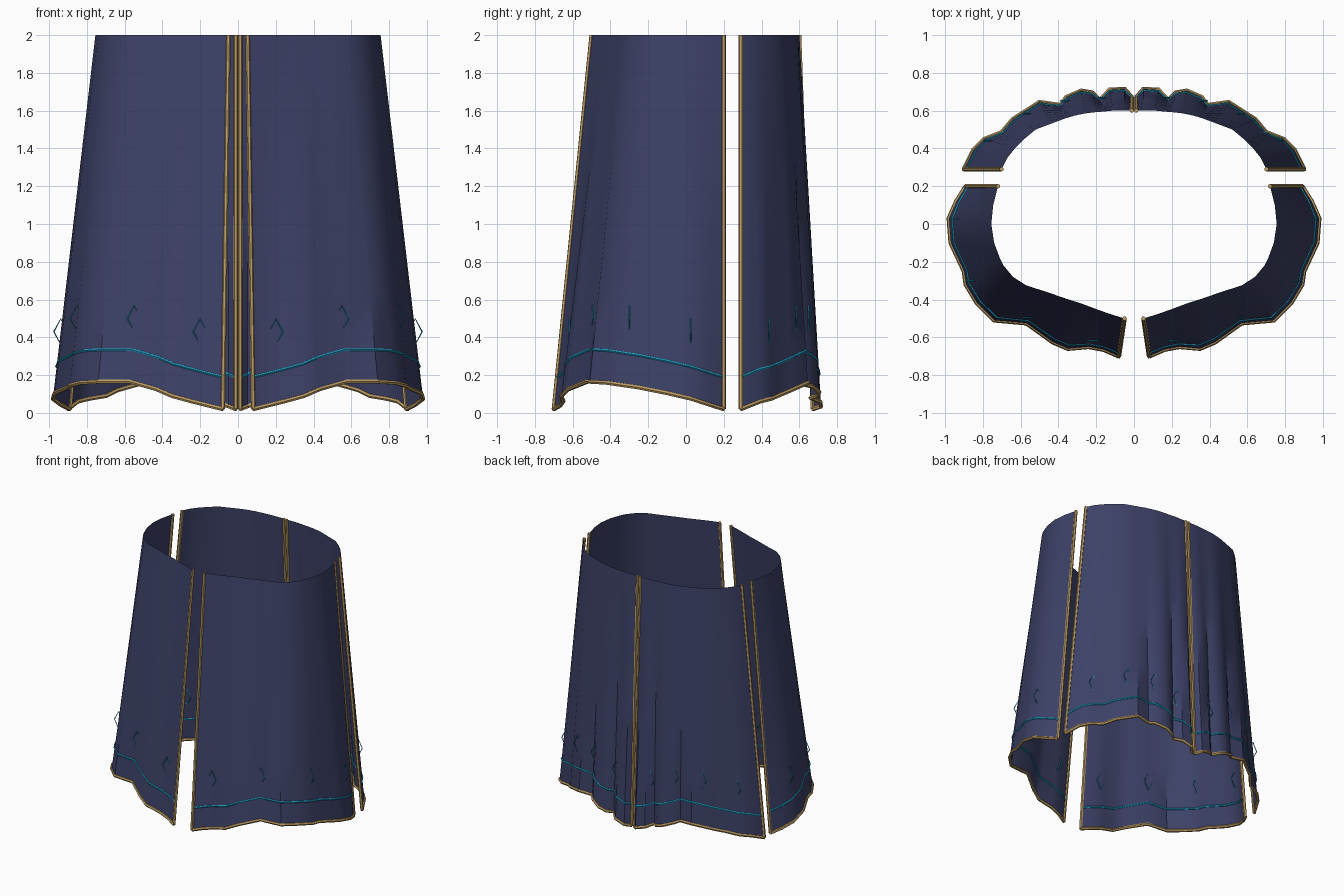
import bpy, bmesh, math
from mathutils import Vector

if "Cube" in bpy.data.objects:
    bpy.data.objects.remove(bpy.data.objects["Cube"])


def material(name, rgb):
    m = bpy.data.materials.new(name)
    m.diffuse_color = (*rgb, 1)
    m.use_nodes = True
    m.node_tree.nodes["Principled BSDF"].inputs["Base Color"].default_value = m.diffuse_color
    return m


NAVY = material("navy cloth", (0.046, 0.053, 0.135))
GOLD = material("gold trim", (0.50, 0.33, 0.125))
TEAL = material("teal thread", (0.015, 0.36, 0.58))
TOP = 2.0

# Pleat columns: hem x, y, z, then waist x, y (right half of the skirt)
FRONT = [
    (.08, -.70, .02, .05, -.50), (.16, -.665, .04, .13, -.475),
    (.24, -.65, .06, .20, -.45), (.35, -.66, .09, .28, -.42),
    (.43, -.625, .125, .36, -.395), (.57, -.525, .165, .46, -.36),
    (.74, -.51, .165, .57, -.325), (.83, -.42, .16, .64, -.28),
    (.89, -.32, .145, .69, -.22), (.90, -.25, .135, .71, -.18),
    (.97, -.10, .105, .74, -.10), (.98, .03, .075, .755, 0),
    (.94, .12, .045, .745, .10), (.89, .20, .02, .72, .20)]
BACK = [
    (.90, .29, .02, .70, .29), (.85, .39, .06, .67, .35),
    (.79, .45, .075, .63, .40), (.70, .485, .09, .58, .45),
    (.64, .555, .12, .52, .50), (.50, .645, .16, .44, .53),
    (.39, .63, .15, .36, .56), (.36, .67, .14, .32, .572),
    (.28, .705, .11, .26, .585), (.22, .695, .09, .20, .592),
    (.18, .66, .08, .16, .595), (.13, .71, .06, .11, .60),
    (.05, .715, .035, .05, .60), (.012, .67, .02, .012, .60)]


def on_cloth(cols, u, z, side):
    """Point on the cloth at column u (may be fractional) and height z."""
    i = min(int(u), len(cols) - 2)
    a, b = cols[i], cols[i + 1]
    c = [p + (q - p) * (u - i) for p, q in zip(a, b)]
    t = (z - c[2]) / (TOP - c[2])
    return Vector((side * (c[0] + (c[3] - c[0]) * t), c[1] + (c[4] - c[1]) * t, z))


def smooth(ob, angle):
    bpy.ops.object.select_all(action='DESELECT')
    ob.select_set(True)
    bpy.context.view_layer.objects.active = ob
    bpy.ops.object.shade_smooth_by_angle(angle=math.radians(angle))


def cloth(name, cols, side, rows=8):
    bm = bmesh.new()
    grid = []
    for i, c in enumerate(cols):
        grid.append([bm.verts.new(on_cloth(cols, i, c[2] + (TOP - c[2]) * r / rows, side))
                     for r in range(rows + 1)])
    for a, b in zip(grid, grid[1:]):
        for r in range(rows):
            f = [a[r], b[r], b[r + 1], a[r + 1]]
            bm.faces.new(f if side > 0 else f[::-1])
    me = bpy.data.meshes.new(name)
    bm.to_mesh(me)
    bm.free()
    me.materials.append(NAVY)
    ob = bpy.data.objects.new(name, me)
    bpy.context.collection.objects.link(ob)
    smooth(ob, 35)


def cord(name, lines, radius, mat, res=1, closed=False):
    """Tubes along polylines, turned into one mesh."""
    cu = bpy.data.curves.new(name, 'CURVE')
    cu.dimensions = '3D'
    cu.bevel_depth = radius
    cu.bevel_resolution = res
    cu.use_fill_caps = True
    for pts in lines:
        sp = cu.splines.new('POLY')
        sp.points.add(len(pts) - 1)
        sp.use_cyclic_u = closed
        for p, co in zip(sp.points, pts):
            p.co = (*co, 1)
    cu.materials.append(mat)
    ob = bpy.data.objects.new(name, cu)
    bpy.context.collection.objects.link(ob)
    bpy.ops.object.select_all(action='DESELECT')
    ob.select_set(True)
    bpy.context.view_layer.objects.active = ob
    bpy.ops.object.convert(target='MESH')
    smooth(bpy.context.view_layer.objects.active, 40)


def panel(label, cols, side, gems):
    cloth(label + "_panel", cols, side)
    n = len(cols)
    hem = [on_cloth(cols, i, cols[i][2], side) for i in range(n)]
    edges = [[hem[i], on_cloth(cols, i % n, TOP, side)] for i in (0, n - 1)]
    # gold binding on the hem and both upright edges
    cord(label + "_binding", [hem] + edges, 0.012, GOLD)
    # teal line that follows the hem
    cord(label + "_stripe",
         [[on_cloth(cols, i, cols[i][2] + 0.17, side) for i in range(n)]], 0.008, TEAL)
    # thin flat diamonds, all facing forward
    rings = []
    for u, z in gems:
        c = on_cloth(cols, u, z, side)
        rings.append([c + Vector(d) for d in
                      ((.036, 0, 0), (0, 0, .068), (-.036, 0, 0), (0, 0, -.068))])
    cord(label + "_diamonds", rings, 0.004, TEAL, 0, True)


for word, side in (("right", 1), ("left", -1)):
    panel("front_" + word, FRONT, side, [(1.6, .43), (5, .5), (8, .5), (11, .43)])
    panel("back_" + word, BACK, side, [(2, .43), (4.5, .5), (7, .5), (10.5, .43)])
